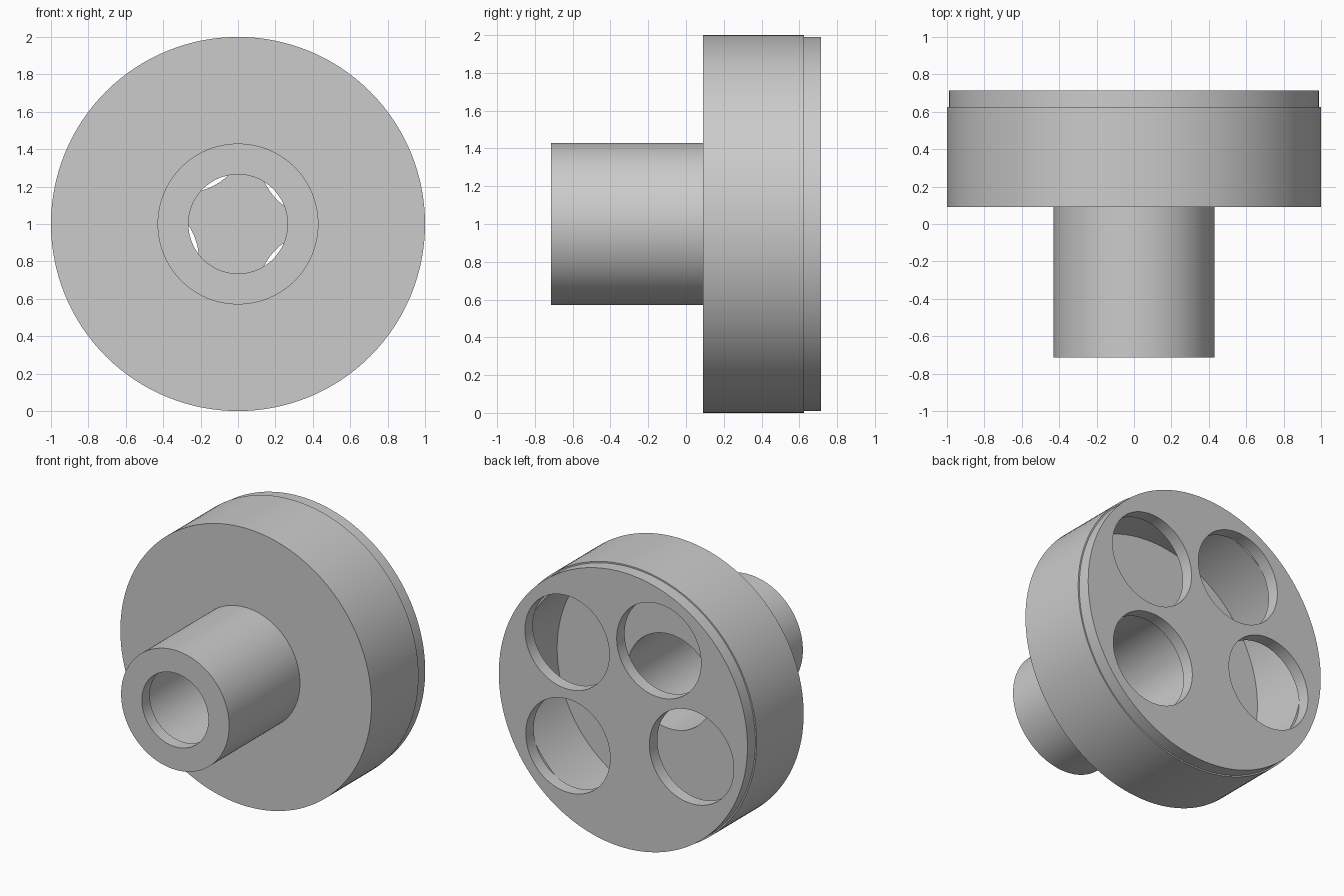
import bpy, bmesh, math
from mathutils import Vector, Matrix

cube = bpy.data.objects.get("Cube")
if cube:
    bpy.data.objects.remove(cube, do_unlink=True)

AXIS_Z = 1.0
SEGMENTS = 128

grey = bpy.data.materials.new("plain grey")
grey.use_nodes = True
grey.diffuse_color = (0.6, 0.6, 0.6, 1)
grey.node_tree.nodes["Principled BSDF"].inputs["Base Color"].default_value = (0.6, 0.6, 0.6, 1)


def lathe(name, profile):
    """Revolve a closed (radius, y) profile around the horizontal y axis."""
    bm = bmesh.new()
    verts = [bm.verts.new((0, y, AXIS_Z + r)) for r, y in profile]
    edges = [bm.edges.new((v, verts[i - 1])) for i, v in enumerate(verts)]
    bmesh.ops.spin(bm, geom=verts + edges, cent=(0, 0, AXIS_Z), axis=(0, 1, 0),
                   angle=math.tau, steps=SEGMENTS)
    bmesh.ops.remove_doubles(bm, verts=bm.verts, dist=1e-4)
    bmesh.ops.recalc_face_normals(bm, faces=bm.faces)
    return add_object(name, bm)


def cylinder(name, radius, y0, y1, x=0, z=0):
    """Solid cylinder along y, offset from the main axis."""
    bm = bmesh.new()
    place = Matrix.Translation((x, (y0 + y1) / 2, AXIS_Z + z)) @ Matrix.Rotation(math.pi / 2, 4, 'X')
    bmesh.ops.create_cone(bm, cap_ends=True, segments=SEGMENTS, radius1=radius,
                          radius2=radius, depth=y1 - y0, matrix=place)
    return add_object(name, bm)


def add_object(name, bm):
    mesh = bpy.data.meshes.new(name)
    bm.to_mesh(mesh)
    bm.free()
    mesh.materials.append(grey)
    obj = bpy.data.objects.new(name, mesh)
    bpy.context.collection.objects.link(obj)
    return obj


def smooth(obj):
    bpy.ops.object.select_all(action='DESELECT')
    obj.select_set(True)
    bpy.context.view_layer.objects.active = obj
    bpy.ops.object.shade_smooth_by_angle(angle=math.radians(30))


# Hollow drum and stepped neck, one thin-walled shell
FRONT, DRUM, SEAM, BACK = -0.715, 0.09, 0.625, 0.715
WALL = 0.09
NECK = 0.43
housing = lathe("drum_housing", [
    (0.265, FRONT), (NECK, FRONT), (NECK, DRUM), (1.0, DRUM), (1.0, SEAM),
    (0.9, SEAM), (0.9, DRUM + WALL), (NECK - WALL, DRUM + WALL),
    (NECK - WALL, FRONT + WALL), (0.265, FRONT + WALL)])
smooth(housing)

# Rear cover plate with four round openings
cover = cylinder("rear_cover", 0.99, SEAM, BACK)
for i in range(4):
    a = math.radians(-40.5 + 80 * i)
    cutter = cylinder("hole_cutter", 0.336, SEAM - 0.1, BACK + 0.1,
                      0.578 * math.cos(a), 0.578 * math.sin(a))
    cutter.hide_render = True
    cut = cover.modifiers.new("hole", 'BOOLEAN')
    cut.operation = 'DIFFERENCE'
    cut.solver = 'EXACT'
    cut.object = cutter
    bpy.context.view_layer.objects.active = cover
    bpy.ops.object.modifier_apply(modifier=cut.name)
    bpy.data.objects.remove(cutter, do_unlink=True)
smooth(cover)
